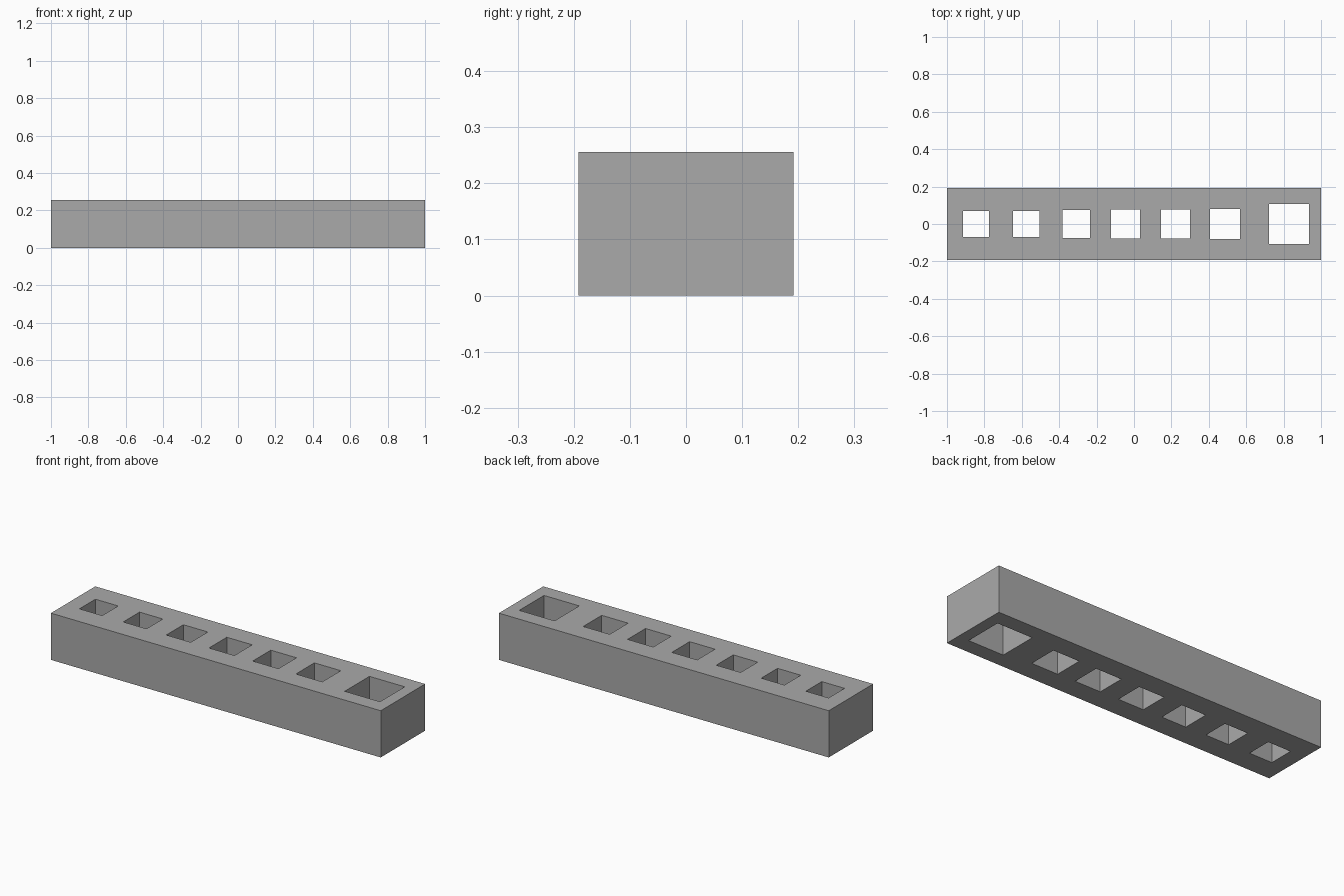
import bpy
import bmesh
from mathutils import Matrix, Vector

LENGTH, DEPTH, HEIGHT = 2.0, 0.384, 0.256

# Centre along the block and side length of each square hole
HOLES = [(-0.844, 0.138), (-0.576, 0.141), (-0.309, 0.148), (-0.045, 0.154),
         (0.222, 0.156), (0.487, 0.160), (0.829, 0.214)]

default = bpy.data.objects.get("Cube")
if default:
    bpy.data.objects.remove(default, do_unlink=True)


def make_material(name, colour):
    mat = bpy.data.materials.new(name)
    mat.use_nodes = True
    mat.diffuse_color = colour
    mat.node_tree.nodes["Principled BSDF"].inputs["Base Color"].default_value = colour
    return mat


def make_boxes(name, boxes):
    """One object made of boxes, each given as a centre and a size."""
    bm = bmesh.new()
    for centre, size in boxes:
        matrix = Matrix.Translation(centre) @ Matrix.Diagonal(Vector((*size, 1)))
        bmesh.ops.create_cube(bm, size=1, matrix=matrix)
    mesh = bpy.data.meshes.new(name)
    bm.to_mesh(mesh)
    bm.free()
    obj = bpy.data.objects.new(name, mesh)
    bpy.context.collection.objects.link(obj)
    return obj


# Solid block
middle = HEIGHT / 2
block = make_boxes("block", [((0, 0, middle), (LENGTH, DEPTH, HEIGHT))])
block.data.materials.append(make_material("plain grey", (0.4, 0.4, 0.4, 1)))

# Square holes cut straight through from top to bottom
cutter = make_boxes("hole_cutter",
                    [((x, 0, middle), (side, side, HEIGHT * 2)) for x, side in HOLES])
cut = block.modifiers.new("square_holes", 'BOOLEAN')
cut.operation = 'DIFFERENCE'
cut.solver = 'EXACT'
cut.object = cutter
bpy.context.view_layer.objects.active = block
block.select_set(True)
bpy.ops.object.modifier_apply(modifier=cut.name)
bpy.data.objects.remove(cutter, do_unlink=True)
